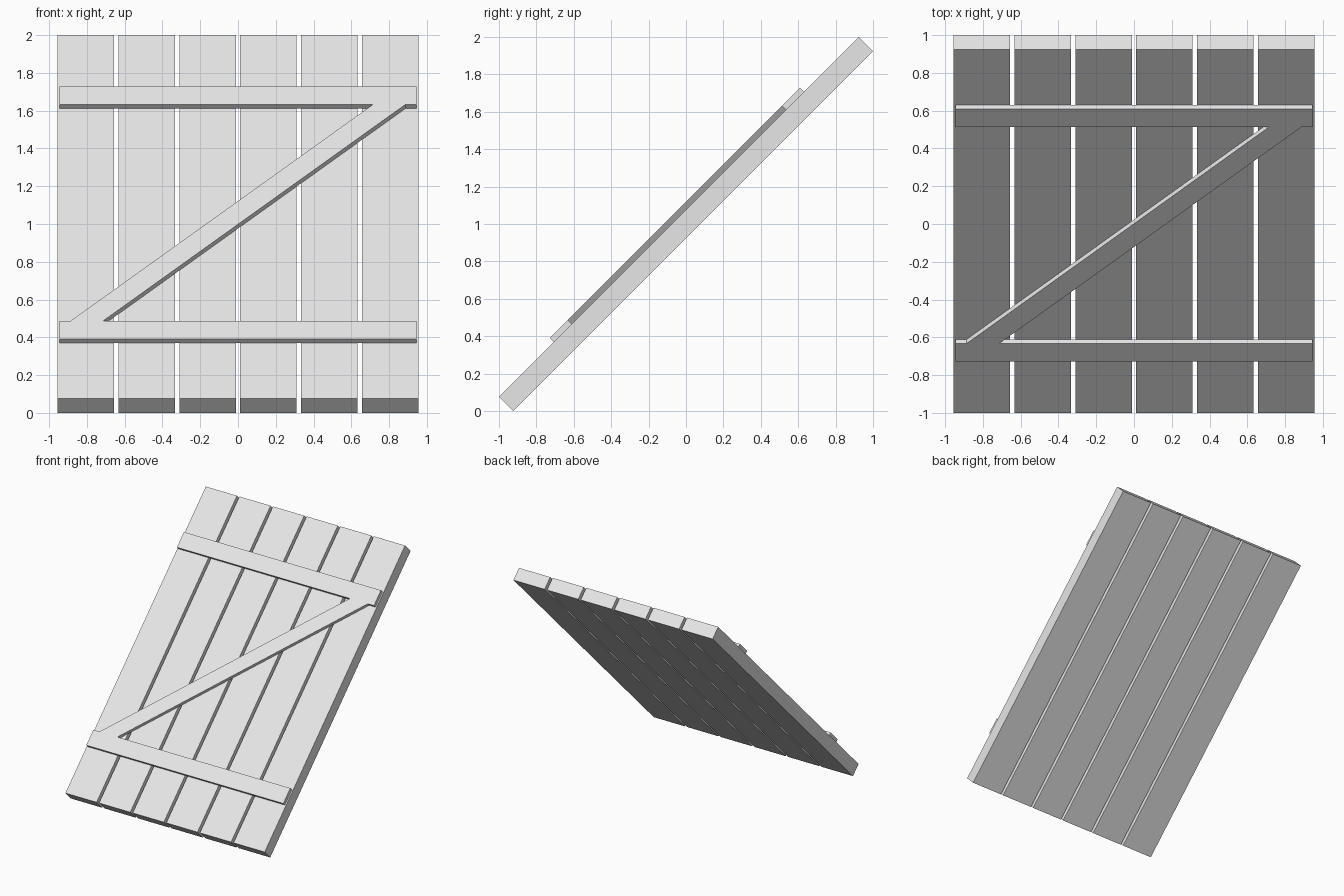
import bpy
import bmesh
from math import radians
from mathutils import Matrix

cube = bpy.data.objects.get("Cube")
if cube:
    bpy.data.objects.remove(cube, do_unlink=True)

wood = bpy.data.materials.new("pale_grey")
wood.use_nodes = True
wood.diffuse_color = (0.8, 0.8, 0.8, 1)
wood.node_tree.nodes["Principled BSDF"].inputs["Base Color"].default_value = (0.8, 0.8, 0.8, 1)

LENGTH, THICK = 2.72, 0.108        # planks
PLANK_W, PITCH, COUNT = 0.299, 0.3225, 6
BRACE_T = 0.031

# The panel is laid out flat, then leaned back 45 degrees
LEAN = Matrix.Translation((0, 0, 1)) @ Matrix.Rotation(radians(45), 4, "X")


def extruded(name, outline, z0, z1):
    """Extrude a flat outline between two heights and lean it with the panel."""
    bm = bmesh.new()
    face = bm.faces.new([bm.verts.new((x, y, z0)) for x, y in outline])
    new = bmesh.ops.extrude_face_region(bm, geom=[face])["geom"]
    top = [v for v in new if isinstance(v, bmesh.types.BMVert)]
    bmesh.ops.translate(bm, verts=top, vec=(0, 0, z1 - z0))
    bmesh.ops.recalc_face_normals(bm, faces=bm.faces)
    mesh = bpy.data.meshes.new(name)
    bm.to_mesh(mesh)
    bm.free()
    mesh.materials.append(wood)
    obj = bpy.data.objects.new(name, mesh)
    obj.matrix_world = LEAN
    bpy.context.collection.objects.link(obj)
    return obj


# Vertical planks with narrow gaps
for i in range(COUNT):
    x = (i - (COUNT - 1) / 2) * PITCH
    w, h = PLANK_W / 2, LENGTH / 2
    extruded(f"plank_{i + 1}", [(x - w, -h), (x + w, -h), (x + w, h), (x - w, h)],
             -THICK / 2, THICK / 2)

# Z-shaped brace: two rails joined by a diagonal, point-symmetric outline
half = [(-0.945, -0.946), (0.945, -0.946), (0.945, -0.81),
        (-0.714, -0.81), (0.886, 0.81)]
outline = half + [(0.945, 0.81)]
outline += [(-x, -y) for x, y in outline]
extruded("z_brace", outline, THICK / 2, THICK / 2 + BRACE_T)
